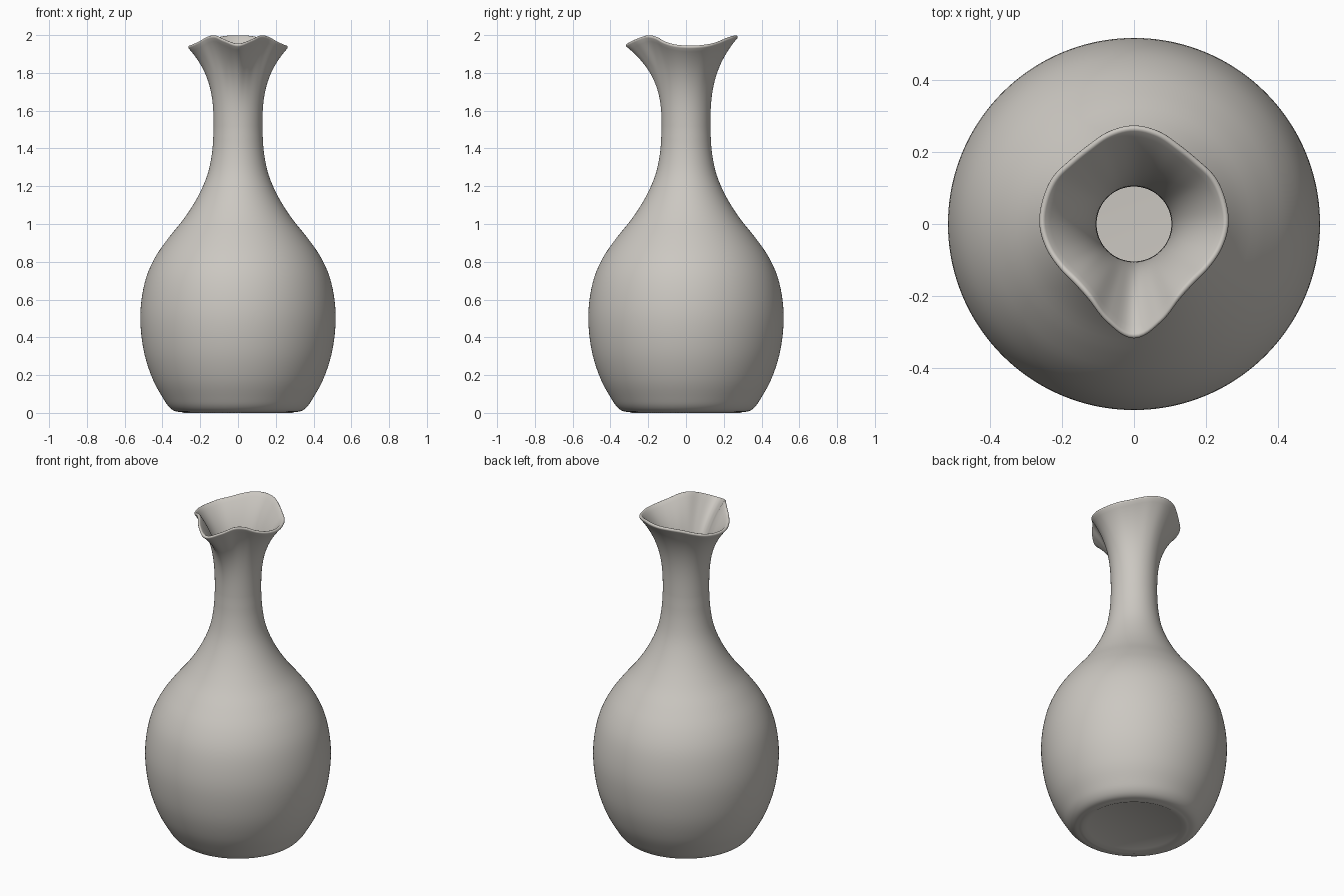
import bpy, bmesh, math
from mathutils import Vector

if "Cube" in bpy.data.objects:
    bpy.data.objects.remove(bpy.data.objects["Cube"])

N = 144        # segments around
FLARE = 26     # rings in the flared mouth
NECK_Z, NECK_R = 1.5, 0.129


def catmull(pts, t):
    """Smooth interpolation through a list of Vectors, t in list index units."""
    i = min(int(t), len(pts) - 2)
    f = t - i
    b, c = pts[i], pts[i + 1]
    a = pts[i - 1] if i else b * 2 - c
    d = pts[i + 2] if i + 2 < len(pts) else c * 2 - b
    return 0.5 * (2 * b + (c - a) * f + (2 * a - 5 * b + 4 * c - d) * f * f
                  + (3 * b - a - 3 * c + d) * f ** 3)


# Body profile (radius, height) from foot to neck
body = [Vector(p) for p in [
    (0.30, 0.004), (0.335, 0.01), (0.365, 0.032), (0.395, 0.075), (0.45, 0.175),
    (0.495, 0.31), (0.516, 0.46), (0.512, 0.59), (0.485, 0.72), (0.435, 0.83),
    (0.365, 0.93), (0.285, 1.03), (0.215, 1.14), (0.162, 1.26), (0.137, 1.38),
    (NECK_R, NECK_Z)]]
body = [catmull(body, k / 4) for k in range((len(body) - 1) * 4 + 1)]

# Rim (radius, height) every 15 degrees from the spout to the back
rim = [Vector(p) for p in [
    (0.320, 1.955), (0.287, 1.978), (0.250, 2.0), (0.238, 1.994), (0.245, 1.97),
    (0.257, 1.953), (0.266, 1.946), (0.266, 1.947), (0.264, 1.955),
    (0.255, 1.968), (0.257, 1.985), (0.270, 1.997), (0.277, 2.0)]]
rim = rim[1:3][::-1] + rim + rim[-3:-1][::-1]   # mirrored ends for smoothness


def section(phi):
    """Closed wall section: outside, rounded lip, inside."""
    R, Z = catmull(rim, 2 + math.degrees(phi) / 15)
    R, Z = R - 0.005, Z - 0.016
    out = list(body)
    for k in range(1, FLARE + 1):
        t = k / FLARE
        out.append(Vector((NECK_R + (R - NECK_R) * t ** 2.9, NECK_Z + (Z - NECK_Z) * t)))
    inner = []
    for k, p in enumerate(out):
        d = (out[min(k + 1, len(out) - 1)] - out[max(k - 1, 0)]).normalized()
        n = Vector((-d.y, d.x))
        th = 0.025 - 0.007 * max(0, (k - len(body)) / FLARE)
        inner.append(p + n * th)
    c, h = (out[-1] + inner[-1]) / 2, (out[-1] - inner[-1]) / 2
    lip = [c + h * math.cos(a) + d * h.length * math.sin(a)
           for a in (math.pi * j / 6 for j in range(1, 6))]
    return out + lip + inner[::-1]


# Vase: sweep the section around the axis
bm = bmesh.new()
cols = []
for s in range(N):
    a = 2 * math.pi * s / N
    phi = min(a, 2 * math.pi - a)
    pts = section(phi)
    # shallow recess under the foot
    pts = [Vector((0.26, 0.012)), Vector((0.285, 0.0))] + pts
    cols.append([bm.verts.new((r * math.sin(a), -r * math.cos(a), z)) for r, z in pts])
for s in range(N):
    A, B = cols[s], cols[(s + 1) % N]
    for k in range(len(A) - 1):
        bm.faces.new((A[k], B[k], B[k + 1], A[k + 1]))
bm.faces.new([c[0] for c in cols][::-1])     # underside
bm.faces.new([c[-1] for c in cols])          # inside floor
bmesh.ops.recalc_face_normals(bm, faces=bm.faces)
mesh = bpy.data.meshes.new("vase")
bm.to_mesh(mesh)
bm.free()
vase = bpy.data.objects.new("vase", mesh)
bpy.context.collection.objects.link(vase)

clay = bpy.data.materials.new("warm grey clay")
clay.diffuse_color = (0.6, 0.575, 0.535, 1)
clay.use_nodes = True
clay.node_tree.nodes["Principled BSDF"].inputs["Base Color"].default_value = clay.diffuse_color
mesh.materials.append(clay)

bpy.context.view_layer.objects.active = vase
vase.select_set(True)
bpy.ops.object.shade_smooth_by_angle(angle=math.radians(50))
